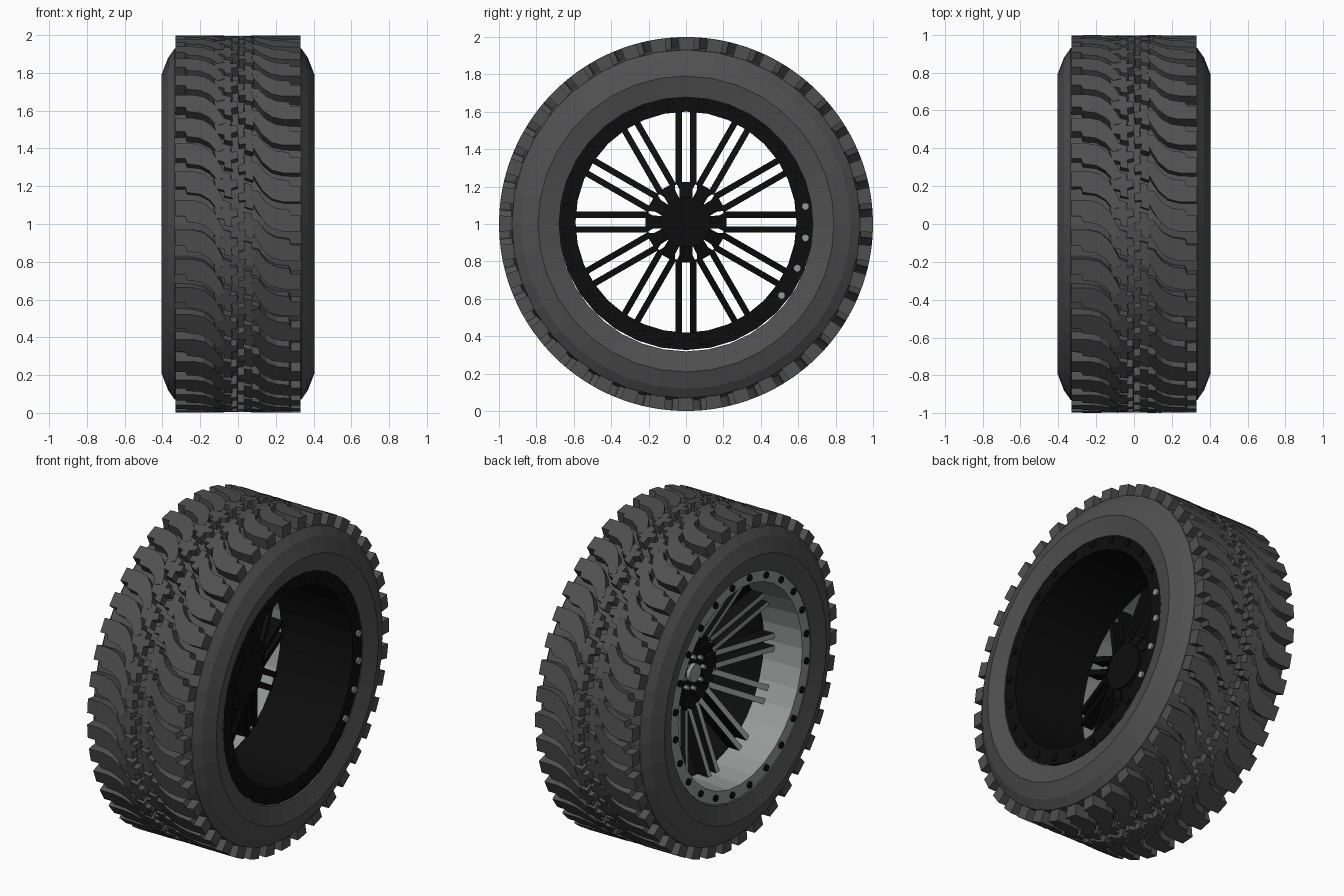
import bpy, bmesh, math
from mathutils import Vector, Matrix

cube = bpy.data.objects.get("Cube")
if cube:
    bpy.data.objects.remove(cube)

AXLE = Vector((0, 0, 1.0))
TAU = math.tau


def material(name, rgb, rough=0.7):
    m = bpy.data.materials.new(name)
    m.use_nodes = True
    color = (*rgb, 1)
    m.diffuse_color = color
    node = m.node_tree.nodes["Principled BSDF"]
    node.inputs["Base Color"].default_value = color
    node.inputs["Roughness"].default_value = rough
    return m


RUBBER = material("rubber grey", (0.08, 0.08, 0.08))
BLACK = material("rim black", (0.004, 0.004, 0.004))
METAL = material("metal grey", (0.30, 0.325, 0.315))


def finish(name, bm, mats, rule=None, center=AXLE):
    bmesh.ops.recalc_face_normals(bm, faces=bm.faces)
    if rule:
        for f in bm.faces:
            f.material_index = rule(f.calc_center_median(), f.normal)
    mesh = bpy.data.meshes.new(name)
    bm.to_mesh(mesh)
    bm.free()
    for m in mats:
        mesh.materials.append(m)
    ob = bpy.data.objects.new(name, mesh)
    ob.location = center
    bpy.context.collection.objects.link(ob)
    return ob


def on_wheel(x, r, a):
    return Vector((x, r * math.cos(a), r * math.sin(a)))


def lathe(bm, profile, seg):
    """Closed (x, radius) profile turned around the axle."""
    rings = [[bm.verts.new(on_wheel(x, r, TAU * i / seg)) for x, r in profile]
             for i in range(seg)]
    n = len(profile)
    for i in range(seg):
        a, b = rings[i], rings[(i + 1) % seg]
        for j in range(n):
            k = (j + 1) % n
            bm.faces.new((a[j], a[k], b[k], b[j]))


def prism(bm, lower, upper):
    """Solid between two matching outlines."""
    lo = [bm.verts.new(p) for p in lower]
    up = [bm.verts.new(p) for p in upper]
    bm.faces.new(lo)
    bm.faces.new(up)
    for i in range(len(lo)):
        j = (i + 1) % len(lo)
        bm.faces.new((lo[i], lo[j], up[j], up[i]))


def disc(bm, radius, depth, x, r=0, a=0, seg=12):
    """Cylinder lying along the axle direction."""
    mat = Matrix.Translation(on_wheel(x, r, a)) @ Matrix.Rotation(math.pi / 2, 4, "Y")
    bmesh.ops.create_cone(bm, cap_ends=True, segments=seg, radius1=radius,
                          radius2=radius, depth=depth, matrix=mat)


# Tyre carcass
half = [(0.375, 0.68), (0.405, 0.79), (0.37, 0.88), (0.335, 0.93), (0.2, 0.945)]
bm = bmesh.new()
lathe(bm, half + [(-x, r) for x, r in reversed(half)], 36)
finish("tyre_body", bm, [RUBBER])

# Tread: curved shoulder lugs and hooked centre blocks, repeated point-symmetrically
PITCHES = 40
shoulder = [(0.33, -0.04), (0.33, 0.045), (0.28, 0.045), (0.27, 0.075), (0.2, 0.085),
            (0.15, 0.115), (0.11, 0.165), (0.07, 0.15), (0.085, 0.095),
            (0.13, 0.02), (0.18, -0.025), (0.24, -0.04)]
block = [(0.005, -0.05), (0.05, -0.065), (0.055, -0.02), (0.1, -0.03), (0.085, 0.03),
         (0.045, 0.04), (0.045, 0.07), (0.0, 0.08), (0.005, 0.03), (-0.03, 0.02),
         (-0.025, -0.02), (0.01, -0.015)]


def tread(name, outline, sign, offset, top):
    bm = bmesh.new()
    for i in range(PITCHES):
        a0 = TAU * (i + offset) / PITCHES
        # angle grows upward on the front (-y) side when negated
        pts = [(sign * x, a0 - sign * s) for x, s in outline]
        prism(bm, [on_wheel(x, 0.92, a) for x, a in pts],
              [on_wheel(x, top, a) for x, a in pts])
    finish(name, bm, [RUBBER])


tread("left_shoulder_lugs", shoulder, 1, 0, 0.998)
tread("right_shoulder_lugs", shoulder, -1, 0.45, 0.998)
inner = [(x + 0.03, s) for x, s in block]
tread("left_centre_blocks", inner, 1, 0.1, 0.996)
tread("right_centre_blocks", inner, -1, 0.6, 0.996)

# Rim barrel with flat lips; the outer-face half is bare metal
RIM = AXLE + Vector((0, 0, 0.01))
bm = bmesh.new()
lathe(bm, [(-0.37, 0.683), (-0.37, 0.605), (-0.12, 0.59), (0.37, 0.59), (0.37, 0.683),
           (0.33, 0.67), (-0.33, 0.67)], 32)
finish("rim_barrel", bm, [BLACK, METAL], lambda c, n: int(c.x < -0.13), RIM)

# Lip bolts: a ring on each lip, a few of them bare metal on the inner side
for side, name in ((-1, "outer_lip_bolts"), (1, "inner_lip_bolts")):
    bm = bmesh.new()
    for i in range(24):
        disc(bm, 0.02, 0.02, side * 0.372, 0.643, TAU * (i + 0.5) / 24, 10)

    def bare(c, n, side=side):
        angle = math.degrees(math.atan2(c.z, c.y))
        return int(side > 0 and -42 < angle < 12)
    finish(name, bm, [BLACK, METAL], bare, RIM)


# Spokes: twelve dished forks of two slim bars, yoke and foot
def dish(r):
    return -0.02 - 0.36 * (r - 0.12)


def beam(bm, a, r0, r1, w0, w1, shift, depth):
    out = on_wheel(0, 1, a)
    side = on_wheel(0, 1, a + math.pi / 2)

    def outline(sign):
        return [out * r + side * (shift + sign * w / 2) + Vector((x, 0, 0))
                for r, w, x in ((r0, w0, dish(r0)), (r1, w1, dish(r1)),
                                (r1, w1, dish(r1) + depth), (r0, w0, dish(r0) + depth))]
    prism(bm, outline(-1), outline(1))


bars, yokes = bmesh.new(), bmesh.new()
for i in range(12):
    a = TAU * i / 12
    for s in (-1, 1):
        beam(bars, a, 0.2, 0.6, 0.033, 0.033, s * 0.039, 0.08)
    beam(yokes, a, 0.1, 0.19, 0.065, 0.07, 0, 0.09)
    beam(yokes, a, 0.175, 0.215, 0.07, 0.11, 0, 0.085)
finish("spoke_bars", bars, [BLACK, METAL], lambda c, n: int(n.x < -0.6), RIM)
finish("spoke_yokes", yokes, [BLACK], None, RIM)

# Hub with centre cap and wheel nuts
bm = bmesh.new()
disc(bm, 0.135, 0.12, 0.02, seg=24)
finish("hub", bm, [BLACK], None, RIM)
bm = bmesh.new()
disc(bm, 0.055, 0.03, -0.05, seg=16)
for i in range(8):
    disc(bm, 0.014, 0.03, -0.05, 0.095, TAU * i / 8, 6)
finish("hub_cap_and_nuts", bm, [METAL], None, RIM)
